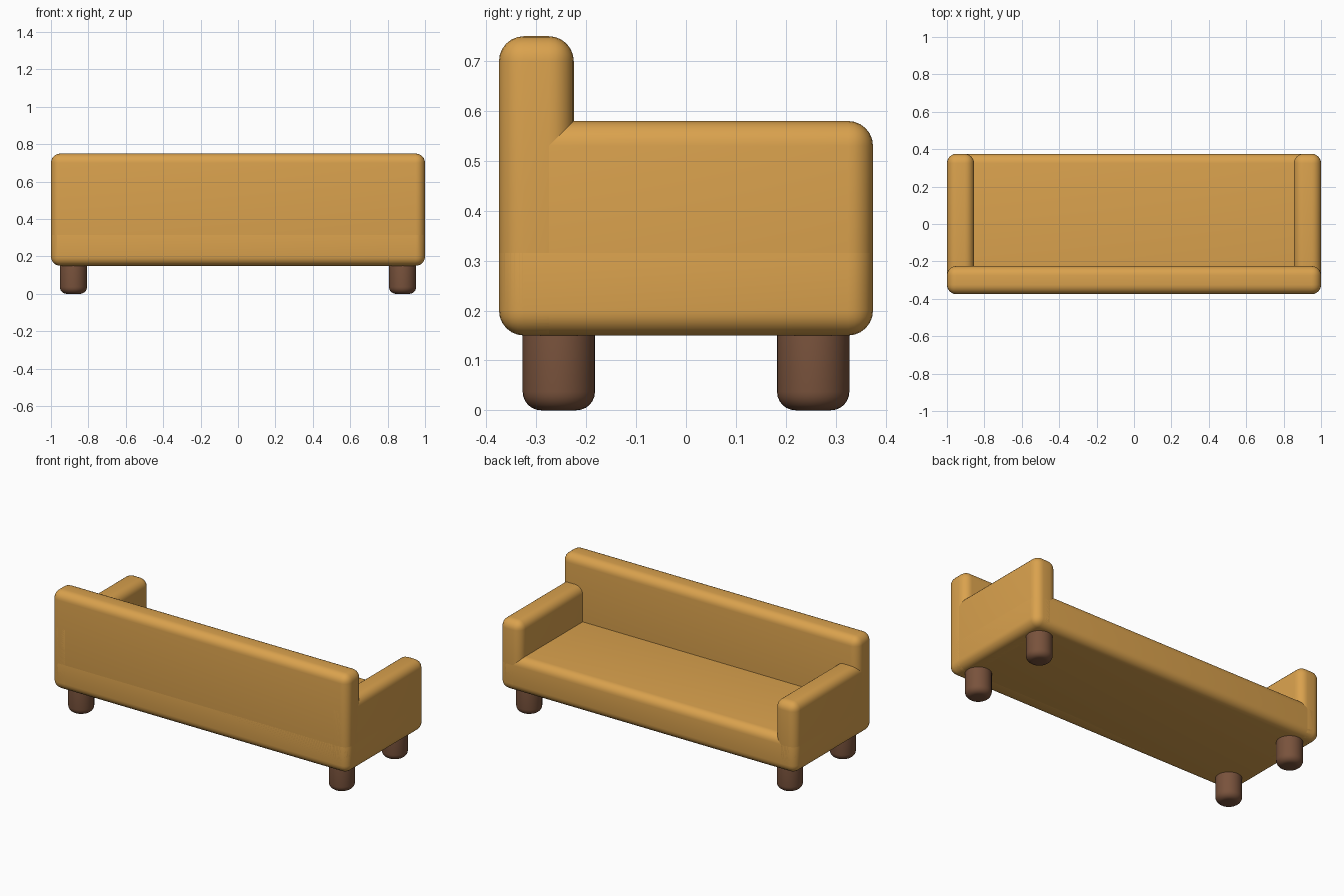
import bpy

if "Cube" in bpy.data.objects:
    bpy.data.objects.remove(bpy.data.objects["Cube"])


def finish(obj, mat, radius):
    """Round the edges, shade smooth and colour the part."""
    bev = obj.modifiers.new("round_edges", "BEVEL")
    bev.width = radius
    bev.segments = 6
    bev.limit_method = 'ANGLE'
    bev.angle_limit = 0.7
    obj.data.materials.append(mat)
    bpy.ops.object.modifier_apply(modifier=bev.name)
    bpy.ops.object.shade_smooth_by_angle(angle=0.6)


def block(name, lo, hi, mat, radius=0.05):
    """Rounded box between two corners."""
    bpy.ops.mesh.primitive_cube_add(size=1)
    obj = bpy.context.object
    obj.name = name
    obj.location = [(a + b) / 2 for a, b in zip(lo, hi)]
    obj.scale = [b - a for a, b in zip(lo, hi)]
    bpy.ops.object.transform_apply(location=False, rotation=False, scale=True)
    finish(obj, mat, radius)


def material(name, rgb):
    mat = bpy.data.materials.new(name)
    mat.diffuse_color = (*rgb, 1)
    mat.use_nodes = True
    mat.node_tree.nodes["Principled BSDF"].inputs["Base Color"].default_value = mat.diffuse_color
    return mat


fabric = material("fabric", (0.70, 0.36, 0.075))
wood = material("wood", (0.19, 0.085, 0.045))

# Upholstered body: seat, tall backrest on the -y side, two arms
block("seat", (-1, -0.375, 0.15), (1, 0.375, 0.365), fabric)
block("backrest", (-1, -0.375, 0.15), (1, -0.225, 0.75), fabric)
for side, label in ((-1, "left"), (1, "right")):
    x0, x1 = sorted((side * 0.855, side * 1.0))
    block(f"{label}_arm", (x0, -0.375, 0.15), (x1, 0.375, 0.58), fabric)

    # Round legs, tucked slightly into the body
    for y, end in ((-0.255, "front"), (0.255, "back")):
        bpy.ops.mesh.primitive_cylinder_add(vertices=32, radius=0.0725, depth=0.2,
                                            location=(side * 0.88, y, 0.1))
        leg = bpy.context.object
        leg.name = f"{end}_{label}_leg"
        finish(leg, wood, 0.037)
